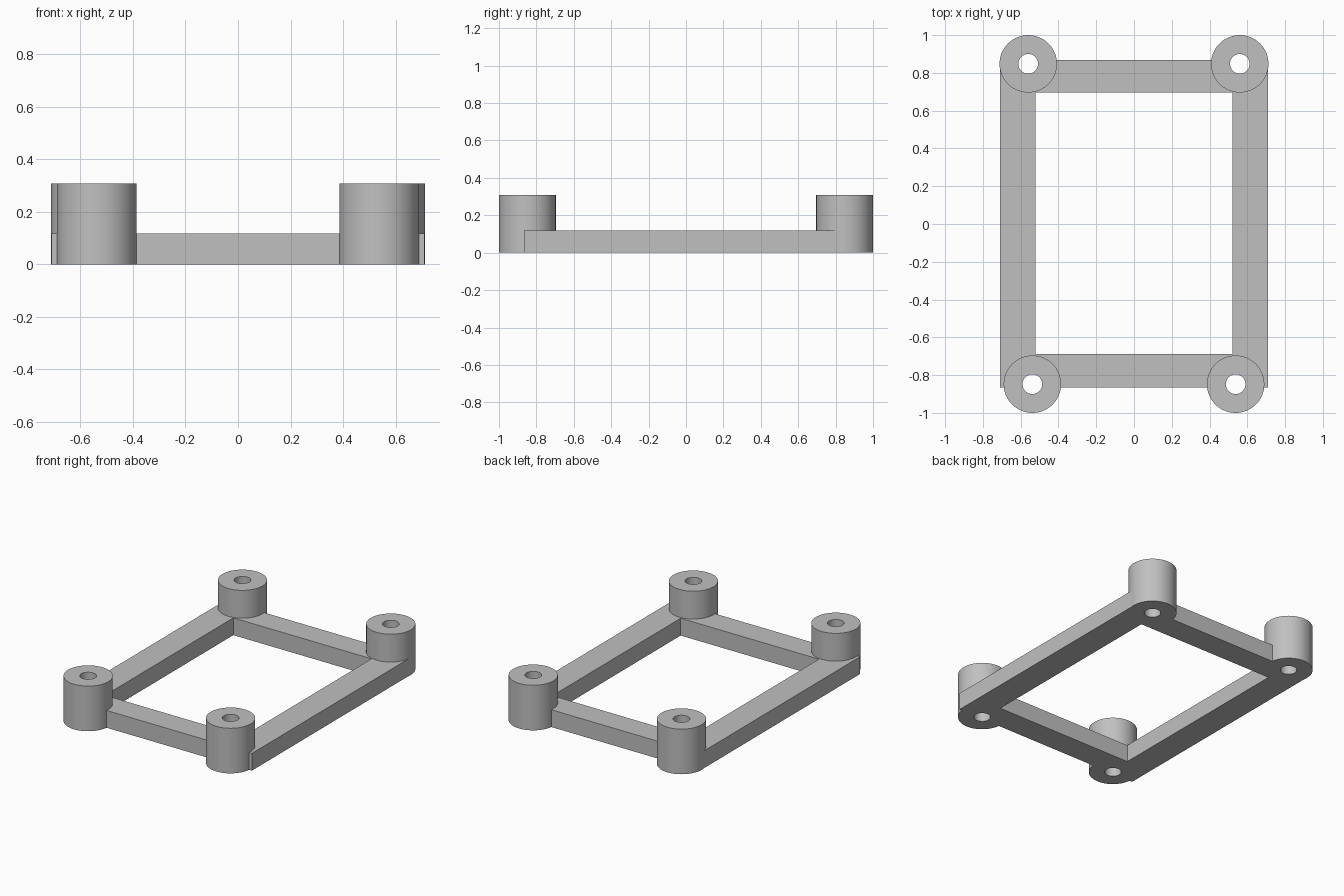
import bpy
import bmesh
import math

if "Cube" in bpy.data.objects:
    bpy.data.objects.remove(bpy.data.objects["Cube"], do_unlink=True)

POST_R, HOLE_R, POST_H = 0.152, 0.052, 0.308
RAIL_H, SEGMENTS = 0.118, 64
BACK_POST, FRONT_POST = (0.56, 0.848), (0.538, -0.848)

grey = bpy.data.materials.new("plain grey")
grey.use_nodes = True
grey.diffuse_color = (0.53, 0.53, 0.53, 1)
grey.node_tree.nodes["Principled BSDF"].inputs["Base Color"].default_value = grey.diffuse_color


def make_object(name, bm):
    bmesh.ops.recalc_face_normals(bm, faces=bm.faces)
    mesh = bpy.data.meshes.new(name)
    bm.to_mesh(mesh)
    bm.free()
    mesh.materials.append(grey)
    obj = bpy.data.objects.new(name, mesh)
    bpy.context.collection.objects.link(obj)
    return obj


def smooth(obj):
    bpy.ops.object.select_all(action="DESELECT")
    obj.select_set(True)
    bpy.context.view_layer.objects.active = obj
    bpy.ops.object.shade_smooth_by_angle(angle=math.radians(30))


def post(name, x, y):
    """Upright tube: four rings of points joined into walls and flat ends."""
    bm = bmesh.new()
    profile = [(HOLE_R, 0), (POST_R, 0), (POST_R, POST_H), (HOLE_R, POST_H)]
    rings = []
    for r, z in profile:
        angles = [math.tau * i / SEGMENTS for i in range(SEGMENTS)]
        rings.append([bm.verts.new((x + r * math.cos(a), y + r * math.sin(a), z)) for a in angles])
    for k, ring in enumerate(rings):
        above = rings[(k + 1) % len(rings)]
        for i in range(SEGMENTS):
            j = (i + 1) % SEGMENTS
            bm.faces.new((ring[i], ring[j], above[j], above[i]))
    smooth(make_object(name, bm))


def post_cutter(x, y):
    bm = bmesh.new()
    bmesh.ops.create_cone(bm, cap_ends=True, segments=SEGMENTS,
                          radius1=POST_R, radius2=POST_R, depth=1)
    bmesh.ops.translate(bm, verts=bm.verts, vec=(x, y, 0))
    cutter = make_object("post_cutter", bm)
    cutter.hide_render = True
    return cutter


def rail(name, x0, x1, y0, y1, cutters):
    """Bar trimmed where it meets the round posts."""
    bm = bmesh.new()
    bmesh.ops.create_cube(bm, size=1)
    bmesh.ops.scale(bm, verts=bm.verts, vec=(x1 - x0, y1 - y0, RAIL_H))
    bmesh.ops.translate(bm, verts=bm.verts, vec=((x0 + x1) / 2, (y0 + y1) / 2, RAIL_H / 2))
    obj = make_object(name, bm)
    for cutter in cutters:
        mod = obj.modifiers.new("trim", "BOOLEAN")
        mod.operation = "DIFFERENCE"
        mod.solver = "EXACT"
        mod.object = cutter
    bpy.context.view_layer.objects.active = obj
    for mod in list(obj.modifiers):
        bpy.ops.object.modifier_apply(modifier=mod.name)


# Corner posts
cutters = {}
for side, s in (("left", 1), ("right", -1)):
    for end, (x, y) in (("back", BACK_POST), ("front", FRONT_POST)):
        post(f"{end}_{side}_post", s * x, y)
        cutters[end, side] = post_cutter(s * x, y)

# Side rails
for side, s in (("left", 1), ("right", -1)):
    x0, x1 = sorted((s * 0.522, s * 0.71))
    rail(f"{side}_rail", x0, x1, -0.865, 0.848, [cutters["back", side], cutters["front", side]])

# Cross rails
for end, y0, y1 in (("back", 0.695, 0.868), ("front", -0.865, -0.688)):
    rail(f"{end}_rail", -0.522, 0.522, y0, y1, [cutters[end, "left"], cutters[end, "right"]])

for cutter in cutters.values():
    bpy.data.objects.remove(cutter, do_unlink=True)
